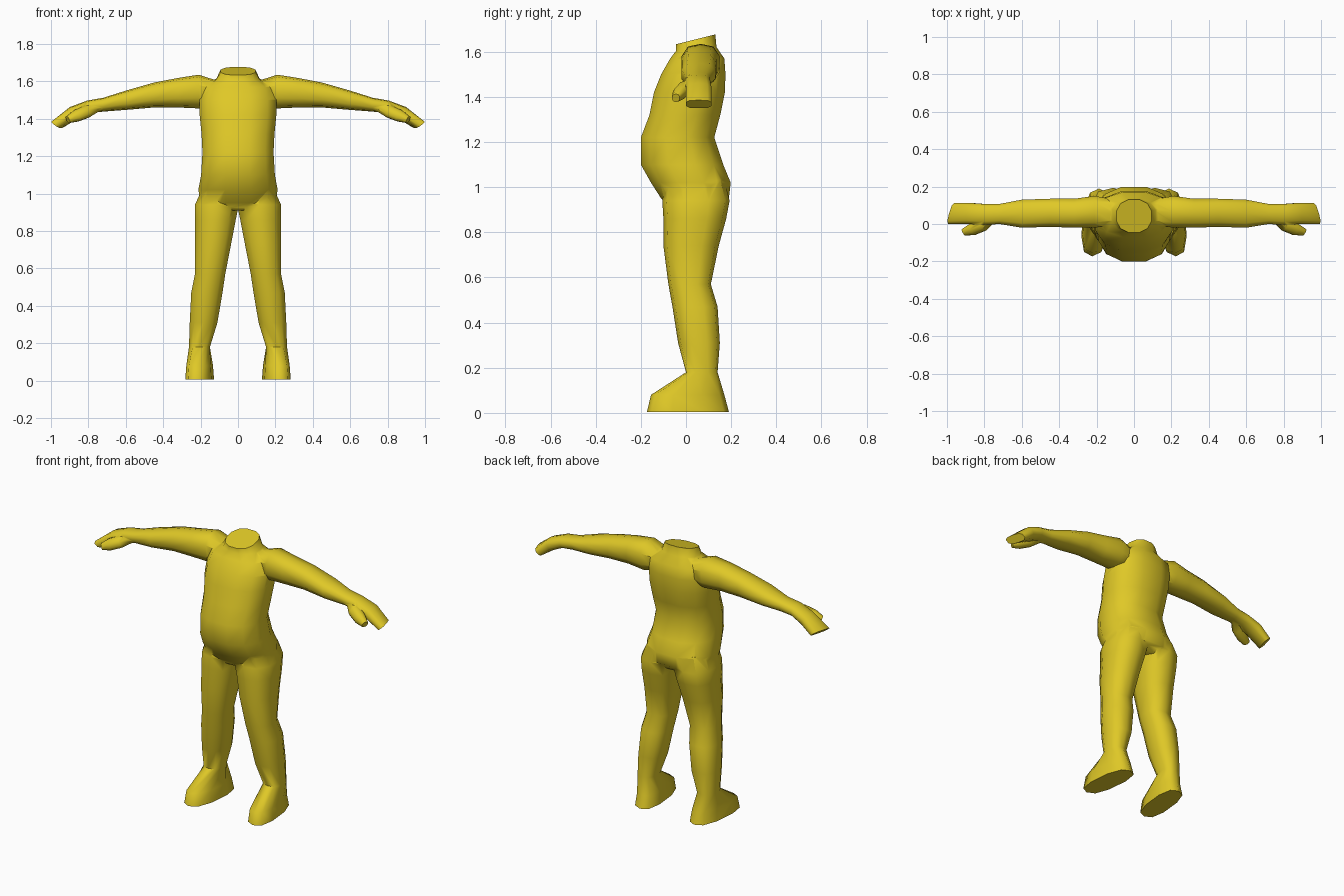
import bpy, bmesh, math
from mathutils import Vector

cube = bpy.data.objects.get("Cube")
if cube:
    bpy.data.objects.remove(cube, do_unlink=True)

yellow = bpy.data.materials.new("Mustard yellow")
yellow.use_nodes = True
COLOUR = (0.74, 0.58, 0.02, 1)
yellow.diffuse_color = COLOUR
shader = yellow.node_tree.nodes["Principled BSDF"]
shader.inputs["Base Color"].default_value = COLOUR
shader.inputs["Roughness"].default_value = 0.7


def section(centre, u, v, sides, power):
    """Rounded cross-section spanned by the half-axes u and v."""
    pts = []
    for i in range(sides):
        a = 2 * math.pi * (i + 0.5) / sides
        c, s = math.cos(a), math.sin(a)
        # widen so the flat-sided outline still reaches the full half-axes
        k = 1 / math.cos(math.pi / sides)
        p = math.copysign(min(1, abs(c * k) ** power), c)
        q = math.copysign(min(1, abs(s * k) ** power), s)
        pts.append(Vector(centre) + Vector(u) * p + Vector(v) * q)
    return pts


def loft(name, rings):
    """Closed skin through equal-sized rings."""
    bm = bmesh.new()
    loops = [[bm.verts.new(p) for p in ring] for ring in rings]
    n = len(loops[0])
    for a, b in zip(loops, loops[1:]):
        for i in range(n):
            j = (i + 1) % n
            bm.faces.new((a[i], a[j], b[j], b[i]))
    bm.faces.new(loops[0])
    bm.faces.new(loops[-1])
    bmesh.ops.recalc_face_normals(bm, faces=bm.faces)
    mesh = bpy.data.meshes.new(name)
    bm.to_mesh(mesh)
    bm.free()
    mesh.materials.append(yellow)
    ob = bpy.data.objects.new(name, mesh)
    bpy.context.collection.objects.link(ob)
    return ob


def level_ring(z, x0, x1, y0, y1, sides, slope=0, shear=0, power=0.85):
    """Horizontal section; slope tilts it in z along y, shear slides it in x."""
    hy = (y1 - y0) / 2
    return section(((x0 + x1) / 2, (y0 + y1) / 2, z), ((x1 - x0) / 2, 0, 0),
                   (shear * hy, hy, slope * hy), sides, power)


def upright_ring(x, y0, y1, z0, z1, lean=0):
    """Section across the arm; lean pushes the top edge outwards."""
    hz = (z1 - z0) / 2
    return section((x, (y0 + y1) / 2, (z0 + z1) / 2), (0, (y1 - y0) / 2, 0),
                   (lean * hz, 0, hz), 10, 0.85)


# Torso: height, half width, front, back, slope
torso_plan = [
    (0.91, 0.10, -0.07, 0.15, 0), (0.95, 0.20, -0.11, 0.19, 0),
    (1.02, 0.212, -0.155, 0.198, 0), (1.10, 0.197, -0.20, 0.165, 0),
    (1.22, 0.19, -0.20, 0.125, 0), (1.32, 0.195, -0.162, 0.152, 0),
    (1.42, 0.205, -0.142, 0.172, 0), (1.50, 0.205, -0.11, 0.175, 0),
    (1.57, 0.19, -0.07, 0.17, 0), (1.612, 0.115, -0.045, 0.135, 0.1),
    (1.655, 0.093, -0.045, 0.13, 0.25),
]
body = loft("body", [level_ring(z, -w, w, f, b, 12, s)
                     for z, w, f, b, s in torso_plan])

# Leg and foot: height, inner, outer, front, back, toe-out shear
leg_plan = [
    (1.03, 0.04, 0.19, -0.09, 0.17, 0), (0.94, -0.005, 0.23, -0.105, 0.193, 0),
    (0.86, 0.012, 0.23, -0.10, 0.178, 0), (0.74, 0.035, 0.23, -0.10, 0.145, 0),
    (0.57, 0.068, 0.23, -0.078, 0.11, 0), (0.47, 0.083, 0.25, -0.06, 0.14, 0),
    (0.31, 0.11, 0.258, -0.035, 0.15, 0), (0.18, 0.15, 0.262, 0.0, 0.14, 0),
    (0.08, 0.14, 0.27, -0.155, 0.17, -0.1), (0.005, 0.135, 0.275, -0.173, 0.19, -0.1),
]
# Arm and hand: distance, front, back, bottom, top, lean
arm_plan = [
    (0.10, 0.0, 0.13, 1.48, 1.60, 0), (0.21, -0.02, 0.15, 1.455, 1.635, 0),
    (0.32, -0.02, 0.135, 1.46, 1.618, 0), (0.45, -0.015, 0.135, 1.46, 1.593, 0),
    (0.60, -0.02, 0.13, 1.447, 1.55, 0), (0.72, 0.0, 0.107, 1.438, 1.512, 0),
    (0.80, -0.005, 0.107, 1.43, 1.497, 0.2), (0.88, 0.0, 0.113, 1.398, 1.462, 0.6),
]

parts = []
for side, name in ((1, "left"), (-1, "right")):
    flip = lambda rings: [[Vector((p.x * side, p.y, p.z)) for p in r] for r in rings]
    parts.append(loft(name + "_leg", flip(
        [level_ring(z, a, b, f, k, 10, 0, sh) for z, a, b, f, k, sh in leg_plan])))
    # slanted fingertips close the hand
    tip = section((0.967, 0.056, 1.368), (-0.016, 0.057, 0),
                  (0.022, 0, 0.018), 10, 0.7)
    parts.append(loft(name + "_arm", flip(
        [upright_ring(*row) for row in arm_plan] + [tip])))
    # thumb slopes forward, out and down
    thumb = [((0.75, 0.035, 1.462), 0.018, 0.022), ((0.81, -0.005, 1.438), 0.03, 0.032),
             ((0.865, -0.03, 1.415), 0.028, 0.03), ((0.91, -0.045, 1.395), 0.017, 0.018)]
    parts.append(loft(name + "_thumb", flip(
        [section(c, (0.5 * w, w, 0), (0.4 * h, 0, h), 10, 1) for c, w, h in thumb])))

# Weld the limbs into one skin
bpy.context.view_layer.objects.active = body
for part in parts:
    weld = body.modifiers.new("weld", "BOOLEAN")
    weld.operation = "UNION"
    weld.solver = "EXACT"
    weld.object = part
    bpy.ops.object.modifier_apply(modifier=weld.name)
    bpy.data.objects.remove(part, do_unlink=True)

bpy.ops.object.select_all(action="DESELECT")
body.select_set(True)
bpy.ops.object.shade_smooth_by_angle(angle=math.radians(55))
